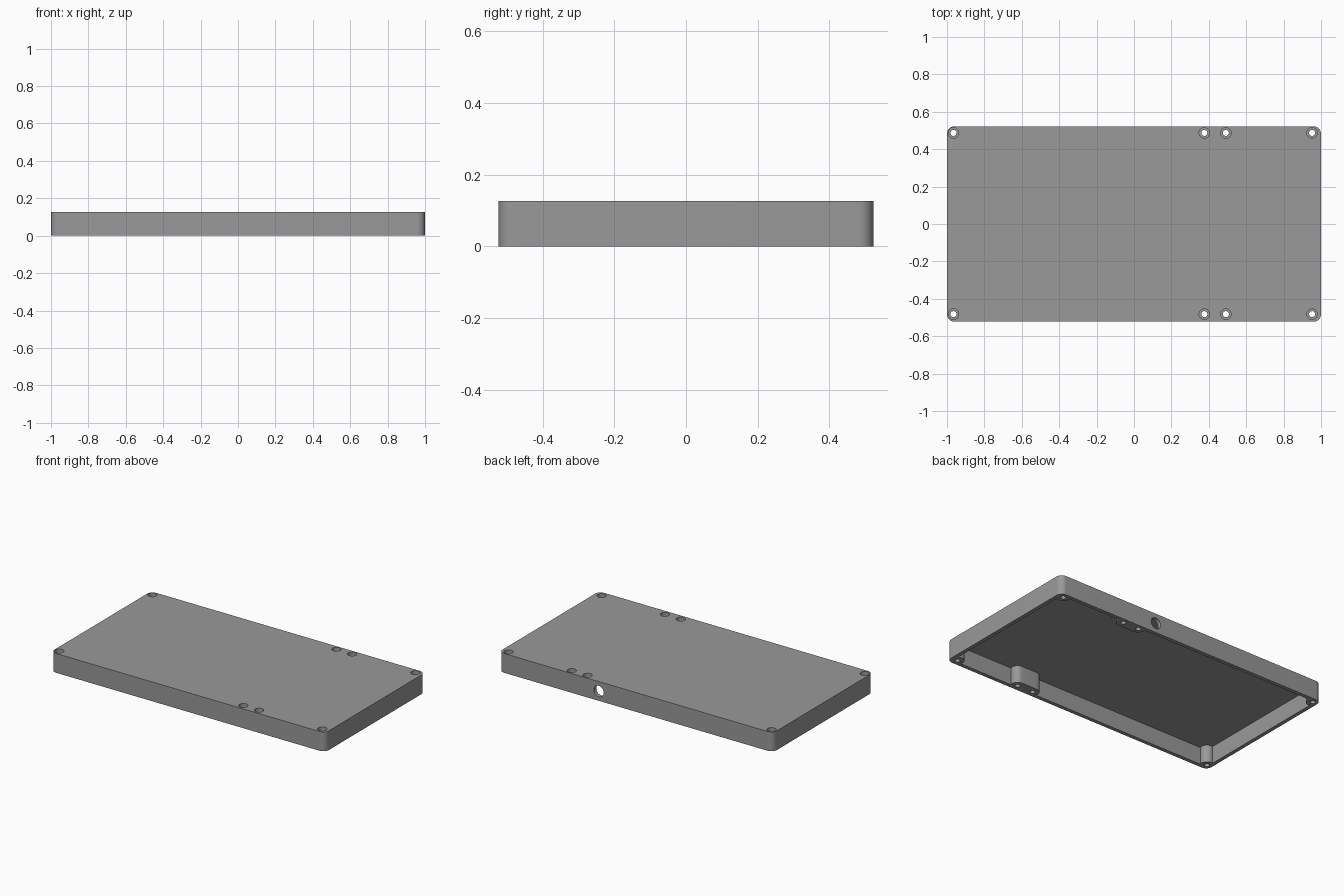
import bpy, bmesh, math
from mathutils import Matrix

if "Cube" in bpy.data.objects:
    bpy.data.objects.remove(bpy.data.objects["Cube"])

LENGTH, WIDTH, HEIGHT = 2.0, 1.045, 0.127
WALL, LID = 0.025, 0.014
BOSS_R, HOLE_R, RECESS_R, RECESS_DEPTH = 0.041, 0.016, 0.028, 0.03
ROWS = (-0.482, 0.487)                    # screw rows along y
COLUMNS = (-0.965, 0.376, 0.491, 0.952)   # screw columns along x

grey = bpy.data.materials.new("mid grey")
grey.diffuse_color = (0.32, 0.32, 0.32, 1)
grey.use_nodes = True
grey.node_tree.nodes["Principled BSDF"].inputs["Base Color"].default_value = grey.diffuse_color


def rounded_loop(cx, cy, w, h, r, n=10):
    """Rounded rectangle; becomes a slot or a circle when r is half its size."""
    pts = []
    for k, (sx, sy) in enumerate(((1, 1), (-1, 1), (-1, -1), (1, -1))):
        for i in range(n + 1):
            a = math.pi / 2 * (k + i / n)
            p = (cx + sx * (w / 2 - r) + r * math.cos(a),
                 cy + sy * (h / 2 - r) + r * math.sin(a))
            if not pts or math.dist(p, pts[-1]) > 1e-5:
                pts.append(p)
    if math.dist(pts[0], pts[-1]) < 1e-5:
        pts.pop()
    return pts


def prism(name, loop, z0, z1, matrix=Matrix()):
    bm = bmesh.new()
    face = bm.faces.new([bm.verts.new((x, y, z0)) for x, y in loop])
    top = bmesh.ops.extrude_face_region(bm, geom=[face])["geom"]
    bmesh.ops.translate(bm, vec=(0, 0, z1 - z0),
                        verts=[v for v in top if isinstance(v, bmesh.types.BMVert)])
    bmesh.ops.recalc_face_normals(bm, faces=bm.faces)
    bm.transform(matrix)
    mesh = bpy.data.meshes.new(name)
    bm.to_mesh(mesh)
    bm.free()
    mesh.materials.append(grey)
    ob = bpy.data.objects.new(name, mesh)
    bpy.context.collection.objects.link(ob)
    return ob


def cylinder(name, x, y, r, z0, z1, matrix=Matrix()):
    return prism(name, rounded_loop(x, y, 2 * r, 2 * r, r), z0, z1, matrix)


def cut(target, cutter):
    mod = target.modifiers.new("cut", 'BOOLEAN')
    mod.operation, mod.solver, mod.object = 'DIFFERENCE', 'EXACT', cutter
    bpy.context.view_layer.objects.active = target
    bpy.ops.object.modifier_apply(modifier=mod.name)
    bpy.data.objects.remove(cutter)


# Outer case with rounded upright corners
case = prism("enclosure_cover", rounded_loop(0, 0, LENGTH, WIDTH, 0.04), 0, HEIGHT)

# Cavity open at the bottom, leaving screw bosses standing
cw, ch = LENGTH / 2 - WALL, WIDTH / 2 - WALL
cavity = prism("cavity_cutter", [(-cw, -ch), (cw, -ch), (cw, ch), (-cw, ch)],
               -0.05, HEIGHT - LID)
for y in ROWS:
    for x in (COLUMNS[0], COLUMNS[3]):
        cut(cavity, cylinder("corner_boss", x, y, BOSS_R, -0.1, 0.2))
    xa, xb = COLUMNS[1:3]
    slot = rounded_loop((xa + xb) / 2, y, xb - xa + 2 * BOSS_R, 2 * BOSS_R, BOSS_R)
    cut(cavity, prism("double_boss", slot, -0.1, 0.2))
cut(case, cavity)

# Screw holes with flat recesses on top
for y in ROWS:
    for x in COLUMNS:
        cut(case, cylinder("screw_hole", x, y, HOLE_R, -0.1, 0.2))
        cut(case, cylinder("screw_recess", x, y, RECESS_R, HEIGHT - RECESS_DEPTH, 0.2))

# Round cable hole through the back wall
turn = Matrix.Translation((0.27, 0, 0.063)) @ Matrix.Rotation(-math.pi / 2, 4, 'X')
cut(case, cylinder("cable_hole", 0, 0, 0.036, 0.44, 0.6, turn))

bpy.ops.object.select_all(action='DESELECT')
case.select_set(True)
bpy.context.view_layer.objects.active = case
bpy.ops.object.shade_smooth_by_angle(angle=math.radians(30))
